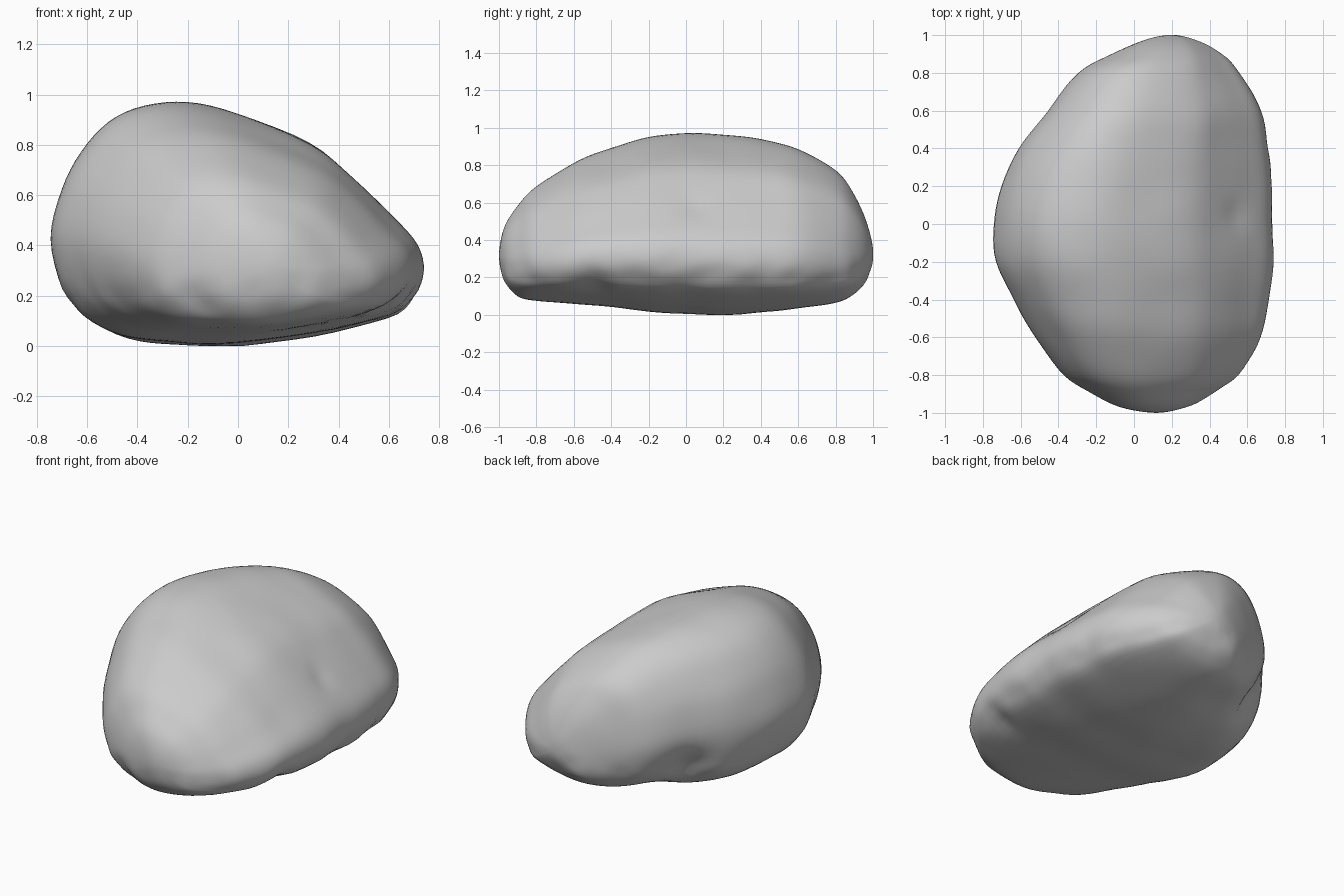
import bpy
import bmesh
import math
from mathutils import Vector, noise

default_cube = bpy.data.objects.get("Cube")
if default_cube:
    bpy.data.objects.remove(default_cube, do_unlink=True)

# Stations along the boulder: y, x low, x high, z low, z high
stations = [
    (-1, .12, .12, .32, .32), (-.97, -.07, .28, .18, .47),
    (-.9, -.22, .42, .1, .58), (-.8, -.37, .555, .075, .685),
    (-.6, -.52, .67, .06, .81), (-.4, -.64, .715, .045, .89),
    (-.2, -.73, .74, .02, .95), (0, -.74, .73, .01, .97),
    (.2, -.7, .73, 0, .96), (.4, -.61, .71, .01, .935),
    (.6, -.46, .67, .03, .885), (.8, -.3, .56, .06, .77),
    (.9, -.13, .47, .11, .64), (.97, .04, .35, .2, .48),
    (1, .2, .2, .33, .33),
]

# Lopsided cross-section: steep on one flank, long slope on the other
profile = [
    (-.74, .42), (-.69, .22), (-.6, .105), (-.46, .03), (-.27, .005), (0, 0),
    (.3, .04), (.6, .11), (.7, .19), (.74, .29), (.715, .4), (.61, .52),
    (.46, .67), (.29, .805), (0, .925), (-.2, .97), (-.37, .955),
    (-.51, .89), (-.62, .77), (-.7, .62),
]

# Chipped hollows and undercuts: centre, radius, depth
dents = [
    (Vector((-.4, .58, .2)), .12, .07),
    (Vector((-.18, .7, .06)), .22, .05),
    (Vector((.6, -.5, .14)), .09, .035),
    (Vector((.54, .05, .57)), .07, .015),
    (Vector((-.12, -.88, .14)), .1, .02),
]
CORE = Vector((0, 0, .4))


def spline(a, b, c, d, t):
    """Smooth curve from b to c."""
    return [q + .5 * t * (r - p + t * (2 * p - 5 * q + 4 * r - s
            + t * (3 * (q - r) + s - p)))
            for p, q, r, s in zip(a, b, c, d)]


def mirrored(s):
    """Swapped limits beyond a pole, so that the end is rounded."""
    return (s[0], s[2], s[1], s[4], s[3])


def resample(points, steps):
    """Points padded by one at each end, subdivided smoothly."""
    return [spline(*points[i:i + 4], k / steps)
            for i in range(len(points) - 3) for k in range(steps)]


def weather(p):
    """Add soft lumps, a chipped lower rim and the hollows."""
    inward = (CORE - p).normalized()
    rim = math.exp(-((p.z - .2) / .09) ** 2)
    shift = .006 * noise.noise(p * 4) + .01 * rim * noise.noise(p * 9)
    for centre, radius, depth in dents:
        shift += depth * math.exp(-((p - centre).length / radius) ** 2)
    p = p + inward * shift
    p.z = max(p.z, 0)
    return p


def section_point(station, uv):
    """Fit the cross-section to a station, rounder at the front end."""
    y, x0, x1, z0, z1 = station
    u, v = uv[0] / .74, uv[1] / .485 - 1
    angle = math.atan2(v, u)
    mix = (.5 if y < 0 else .15) * min(abs(y), 1) ** 6
    u += (math.cos(angle) - u) * mix
    v += (math.sin(angle) - v) * mix
    return Vector(((x0 + x1 + u * (x1 - x0)) / 2, y,
                   (z0 + z1 + v * (z1 - z0)) / 2))


# Boulder skin
outline = resample(profile[-1:] + profile + profile[:2], 4)
padded = [mirrored(stations[1])] + stations + [mirrored(stations[-2])]
rows = resample(padded, 5)[1:]

bm = bmesh.new()
rings = [[bm.verts.new(weather(section_point(row, uv))) for uv in outline]
         for row in rows]
count = len(outline)
for near, far in zip(rings, rings[1:]):
    for i in range(count):
        j = (i + 1) % count
        bm.faces.new((near[i], near[j], far[j], far[i]))
for ring, end in ((rings[0], stations[0]), (rings[-1], stations[-1])):
    pole = bm.verts.new((end[1], end[0], end[3]))
    for i in range(count):
        bm.faces.new((ring[i], ring[(i + 1) % count], pole))
bmesh.ops.recalc_face_normals(bm, faces=bm.faces)

mesh = bpy.data.meshes.new("boulder")
bm.to_mesh(mesh)
bm.free()
boulder = bpy.data.objects.new("boulder", mesh)
bpy.context.collection.objects.link(boulder)

# Plain stone colour
stone = bpy.data.materials.new("grey stone")
stone.use_nodes = True
grey = (.6, .6, .6, 1)
stone.diffuse_color = grey
stone.node_tree.nodes["Principled BSDF"].inputs["Base Color"].default_value = grey
mesh.materials.append(stone)

bpy.ops.object.select_all(action="DESELECT")
boulder.select_set(True)
bpy.context.view_layer.objects.active = boulder
bpy.ops.object.shade_smooth_by_angle(angle=math.radians(40))
